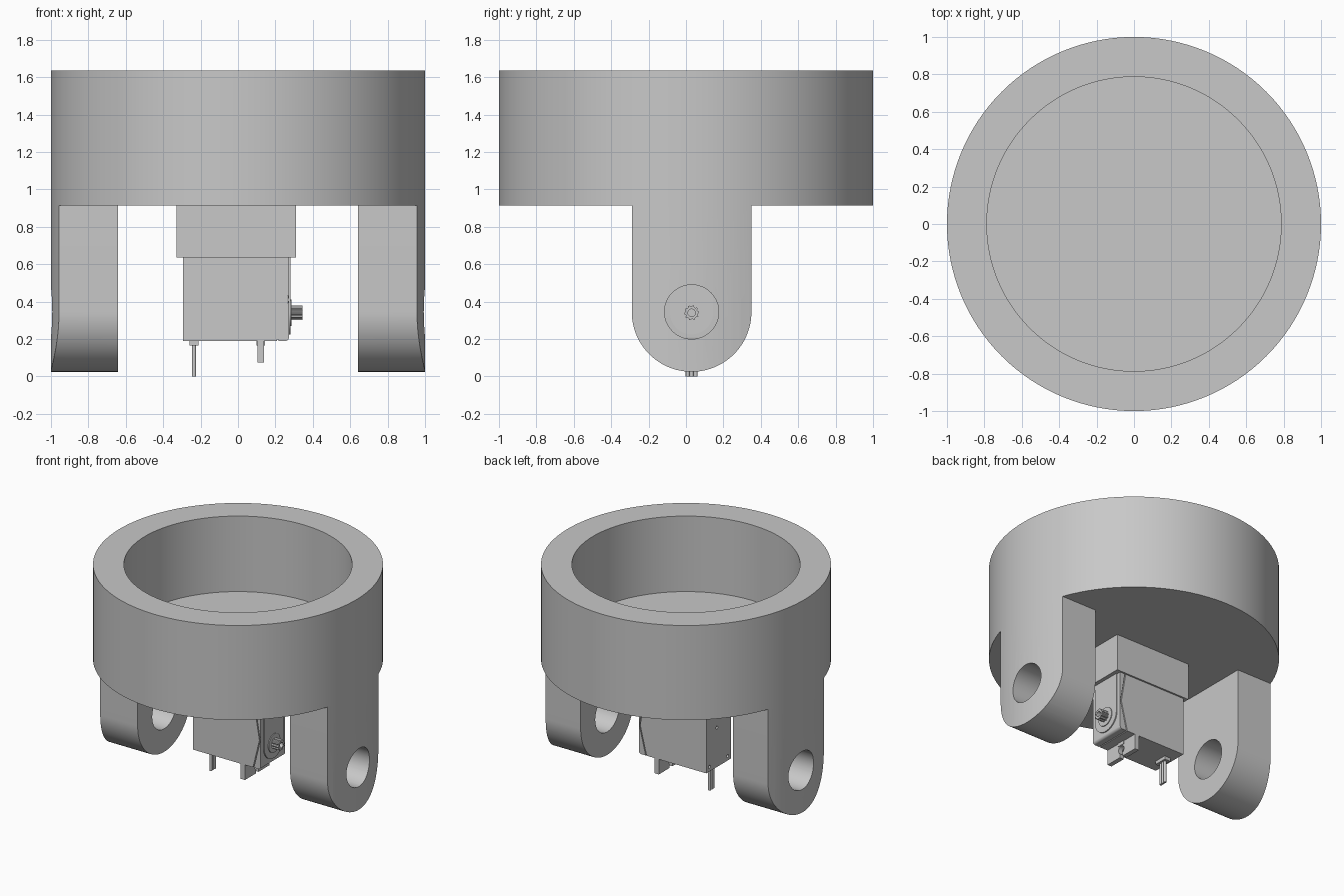
import bpy, bmesh
from math import sin, cos, pi, radians

old = bpy.data.objects.get("Cube")
if old:
    bpy.data.objects.remove(old, do_unlink=True)

grey = bpy.data.materials.new("plain grey")
grey.use_nodes = True
colour = (0.58, 0.58, 0.58, 1)
grey.diffuse_color = colour
grey.node_tree.nodes["Principled BSDF"].inputs["Base Color"].default_value = colour

MID = 0.03      # y of the legs, motor and shaft
AXLE = 0.345    # z of the pivot holes
FLOOR = 0.915   # underside of the cup


def finish(name, bm):
    bmesh.ops.recalc_face_normals(bm, faces=bm.faces)
    mesh = bpy.data.meshes.new(name)
    bm.to_mesh(mesh)
    bm.free()
    mesh.materials.append(grey)
    obj = bpy.data.objects.new(name, mesh)
    bpy.context.collection.objects.link(obj)
    return obj


def prism(name, outline, axis, lo, hi):
    """Extrude a 2D outline along an axis: x takes (y,z), y takes (x,z), z takes (x,y)."""
    place = {"x": lambda a, b, t: (t, a, b),
             "y": lambda a, b, t: (a, t, b),
             "z": lambda a, b, t: (a, b, t)}[axis]
    bm = bmesh.new()
    ends = [[bm.verts.new(place(a, b, t)) for a, b in outline] for t in (lo, hi)]
    for ring in ends:
        bm.faces.new(ring)
    n = len(outline)
    for i in range(n):
        j = (i + 1) % n
        bm.faces.new((ends[0][i], ends[0][j], ends[1][j], ends[1][i]))
    return finish(name, bm)


def arc(a, b, r, start=0, end=360, steps=48):
    full = end - start == 360
    angles = [radians(start + (end - start) * i / steps) for i in range(steps + (not full))]
    return [(a + r * cos(t), b + r * sin(t)) for t in angles]


def rect(a0, a1, b0, b1):
    return [(a0, b0), (a1, b0), (a1, b1), (a0, b1)]


def tongue(r, z, top, steps=48):
    """Straight sides with a half round lower end."""
    return arc(MID, z, r, 180, 360, steps) + [(MID + r, top), (MID - r, top)]


def boolean(obj, cutter, operation="DIFFERENCE"):
    mod = obj.modifiers.new("cut", "BOOLEAN")
    mod.operation = operation
    mod.solver = "EXACT"
    mod.object = cutter
    cutter.hide_render = True
    bpy.context.view_layer.update()
    graph = bpy.context.evaluated_depsgraph_get()
    result = bpy.data.meshes.new_from_object(obj.evaluated_get(graph))
    obj.modifiers.clear()
    obj.data = result
    bpy.data.objects.remove(cutter, do_unlink=True)


# Open round cup, lathed from its wall section
bm = bmesh.new()
section = [(0, FLOOR), (1, FLOOR), (1, 1.635), (0.787, 1.635), (0.787, 1.06), (0, 1.06)]
verts = [bm.verts.new((r, 0, z)) for r, z in section]
edges = [bm.edges.new(pair) for pair in zip(verts, verts[1:])]
bmesh.ops.spin(bm, geom=verts + edges, cent=(0, 0, 0), axis=(0, 0, 1),
               angle=2 * pi, steps=128, use_duplicate=False)
bmesh.ops.remove_doubles(bm, verts=bm.verts, dist=0.0001)
finish("cup", bm)

# Two pivot legs, trimmed to the round outside of the cup
for side, name in ((1, "left_leg"), (-1, "right_leg")):
    leg = prism(name, tongue(0.32, AXLE, FLOOR), "x", side * 0.642, side * 1.1)
    boolean(leg, prism("trim", arc(0, 0, 1, steps=128), "z", -0.5, 1.5), "INTERSECT")
    boolean(leg, prism("hole", arc(MID, AXLE, 0.145), "x", side * 0.5, side * 1.2))

# Mounting block under the cup
prism("mounting_block", rect(-0.33, 0.31, 0.635, FLOOR), "y", MID - 0.16, MID + 0.16)

# Motor case with a slanted seam between body and end cap
half = 0.147
body = prism("motor_body", [(-0.295, 0.19), (0.208, 0.19), (0.262, 0.41),
                            (0.222, 0.64), (-0.295, 0.64)], "y", MID - half, MID + half)
for y, z in ((MID - 0.11, 0.225), (MID + 0.11, 0.225), (MID + 0.02, 0.49)):
    boolean(body, prism("screw_pit", arc(y, z, 0.012, steps=16), "x", -0.35, -0.27))
prism("motor_core", rect(-0.2, 0.265, 0.198, 0.64), "y", MID - half + 0.008, MID + half - 0.008)
prism("motor_cap", [(0.216, 0.19)] + arc(0.253, 0.21, 0.02, 270, 360, 8)
      + [(0.273, 0.64), (0.23, 0.64), (0.27, 0.41)], "y", MID - half, MID + half)

# Raised boss, collar and toothed output shaft
prism("shaft_boss", tongue(0.115, 0.34, 0.64), "x", 0.27, 0.281)
prism("shaft_collar", arc(MID, 0.34, 0.07), "x", 0.275, 0.287)
teeth = []
for i in range(40):
    r = 0.04 if i % 4 < 2 else 0.033
    t = 2 * pi * i / 40
    teeth.append((MID + r * cos(t), 0.34 + r * sin(t)))
shaft = prism("output_shaft", teeth, "x", 0.275, 0.345)
boolean(shaft, prism("screw_hole", arc(MID, 0.34, 0.02, steps=24), "x", 0.3, 0.4))

# Slotted mounting ear
ear = prism("mounting_ear", rect(MID - half, MID + half, 0.075, 0.2), "x", 0.105, 0.14)
boolean(ear, prism("ear_hole", arc(MID, 0.132, 0.03, steps=24), "x", 0, 0.3))
boolean(ear, prism("ear_slot", rect(MID - 0.016, MID + 0.016, 0.05, 0.13), "x", 0, 0.3))
prism("ear_root", rect(0.1, 0.145, 0.165, 0.195), "y", MID - 0.03, MID + 0.03)

# Cable of three wires with its grommet
prism("cable_grommet", rect(-0.26, -0.21, 0.165, 0.195), "y", MID - 0.05, MID + 0.05)
for i, name in enumerate(("front_wire", "middle_wire", "back_wire")):
    prism(name, arc(-0.235, MID + (i - 1) * 0.021, 0.0105, steps=16), "z", 0, 0.18)

# Smooth the round surfaces and keep the edges sharp
bpy.ops.object.select_all(action="DESELECT")
for obj in bpy.context.collection.objects:
    if obj.type == "MESH":
        obj.select_set(True)
        bpy.context.view_layer.objects.active = obj
bpy.ops.object.shade_smooth_by_angle(angle=radians(30))
